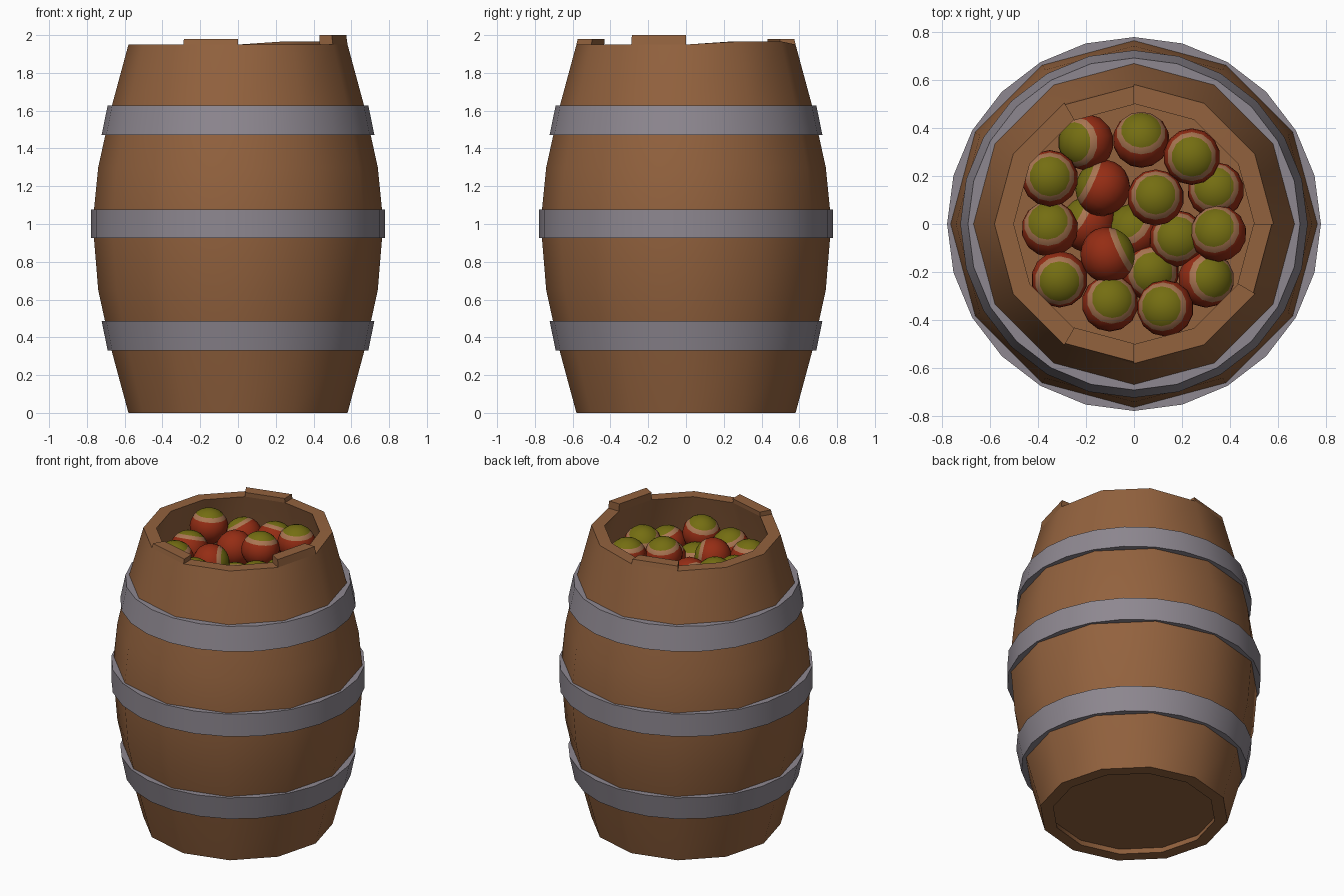
import bpy, bmesh, math
from mathutils import Vector

if "Cube" in bpy.data.objects:
    bpy.data.objects.remove(bpy.data.objects["Cube"])


def mat(name, c):
    m = bpy.data.materials.new(name)
    m.diffuse_color = (*c, 1)
    m.use_nodes = True
    m.node_tree.nodes["Principled BSDF"].inputs["Base Color"].default_value = m.diffuse_color
    return m


WOOD = mat("brown_wood", (0.29, 0.122, 0.048))
IRON = mat("grey_iron", (0.27, 0.245, 0.28))
RED = mat("apple_red", (0.30, 0.026, 0.007))
TAN = mat("apple_blush", (0.40, 0.18, 0.085))
GREEN = mat("apple_green", (0.175, 0.155, 0.006))


def finish(name, bm, mats, angle):
    bmesh.ops.recalc_face_normals(bm, faces=bm.faces)
    me = bpy.data.meshes.new(name)
    bm.to_mesh(me)
    bm.free()
    ob = bpy.data.objects.new(name, me)
    bpy.context.collection.objects.link(ob)
    for m in mats:
        me.materials.append(m)
    bpy.ops.object.select_all(action='DESELECT')
    ob.select_set(True)
    bpy.context.view_layer.objects.active = ob
    bpy.ops.object.shade_smooth_by_angle(angle=math.radians(angle))
    return ob


def lathe(bm, profile, n, a0=0, a1=360):
    """Sweep a closed (r, z) profile around z; partial sweeps get end caps."""
    full = (a1 - a0) == 360
    cols = []
    for i in range(n if full else n + 1):
        a = math.radians(a0 + (a1 - a0) * i / n)
        cols.append([bm.verts.new((r * math.cos(a), r * math.sin(a), z)) for r, z in profile])
    k = len(profile)
    for i in range(n):
        p, q = cols[i], cols[(i + 1) % len(cols)]
        for j in range(k):
            bm.faces.new((p[j], q[j], q[(j + 1) % k], p[(j + 1) % k]))
    if not full:
        bm.faces.new(cols[0])
        bm.faces.new(cols[-1][::-1])


# Barrel shell: twelve bulging staves with wall thickness
outer = [(0.58, 0), (0.672, 0.34), (0.74, 0.65), (0.763, 0.93),
         (0.763, 1.07), (0.74, 1.30), (0.672, 1.61), (0.58, 1.95)]
inner = [(r - 0.08, z) for r, z in reversed(outer)]
bm = bmesh.new()
lathe(bm, outer + inner, 12)
# slightly uneven rim at the back right
for v in bm.verts:
    ang = math.degrees(math.atan2(v.co.y, v.co.x))
    if v.co.z > 1.9 and 25 < ang < 65:
        v.co.z += 0.017
finish("barrel_shell", bm, [WOOD], 35)

# Stave ends standing above the rim
for i, (a, top) in enumerate([(90, 1.98), (-30, 2.0), (-120, 1.98)]):
    bm = bmesh.new()
    lathe(bm, [(0.58, 1.95), (0.573, top), (0.497, top), (0.50, 1.95)], 1, a, a + 30)
    finish(f"raised_stave_{i + 1}", bm, [WOOD], 30)

# Barrel bottom, slightly recessed
bm = bmesh.new()
bmesh.ops.create_circle(bm, cap_ends=True, segments=12, radius=0.52)
bmesh.ops.translate(bm, verts=bm.verts, vec=(0, 0, 0.04))
finish("barrel_bottom", bm, [WOOD], 30)

# Iron hoops: (name, low z, low radius, high z, high radius)
for name, z0, r0, z1, r1 in [("lower_hoop", 0.33, 0.69, 0.487, 0.722),
                             ("middle_hoop", 0.925, 0.777, 1.077, 0.777),
                             ("upper_hoop", 1.472, 0.722, 1.628, 0.69)]:
    bm = bmesh.new()
    lathe(bm, [(r0, z0), (r1, z1), (r1 - 0.06, z1), (r0 - 0.06, z0)], 24)
    finish(name, bm, [IRON], 35)

# Apples: x, y, z and the sideways lean of the green crown
R = 0.118
apples = [
    (-0.20, 0.34, 1.74, -0.6, 0.0), (0.03, 0.35, 1.77, 0.0, 0.5),
    (0.24, 0.28, 1.83, 0.0, 0.0), (-0.35, 0.19, 1.82, 0.0, 0.1),
    (-0.13, 0.15, 1.74, -0.9, 0.42), (0.09, 0.11, 1.81, 0.0, 0.15),
    (0.34, 0.14, 1.69, -0.1, 0.2), (-0.35, -0.02, 1.75, -0.1, 0.4),
    (0.35, -0.04, 1.76, -0.2, 0.3), (0.18, -0.06, 1.70, 0.0, 0.1),
    (-0.11, -0.13, 1.76, 0.9, 0.42), (-0.31, -0.23, 1.77, 0.0, -0.1),
    (-0.10, -0.33, 1.75, 0.1, 0.25), (0.13, -0.35, 1.77, -0.2, 0.1),
    (0.30, -0.23, 1.70, 0.4, 0.1), (0.07, -0.20, 1.66, 0.1, 0.0),
    (0.0, -0.03, 1.63, -0.4, 0.5), (-0.19, 0.0, 1.63, -0.8, 0.5),
]
for i, (x, y, z, lx, ly) in enumerate(apples):
    axis = Vector((lx, ly, math.sqrt(max(0.0, 1 - lx * lx - ly * ly)))).normalized()
    bm = bmesh.new()
    bmesh.ops.create_uvsphere(bm, u_segments=14, v_segments=12, radius=R)
    for f in bm.faces:
        c = f.calc_center_median().normalized().z
        f.material_index = 2 if c > 0.71 else 1 if c > 0.5 else 0
    rot = Vector((0, 0, 1)).rotation_difference(axis).to_matrix()
    for v in bm.verts:
        v.co.z *= 0.95
        v.co = rot @ v.co + Vector((x, y, z))
    finish(f"apple_{i + 1}", bm, [RED, TAN, GREEN], 40)
